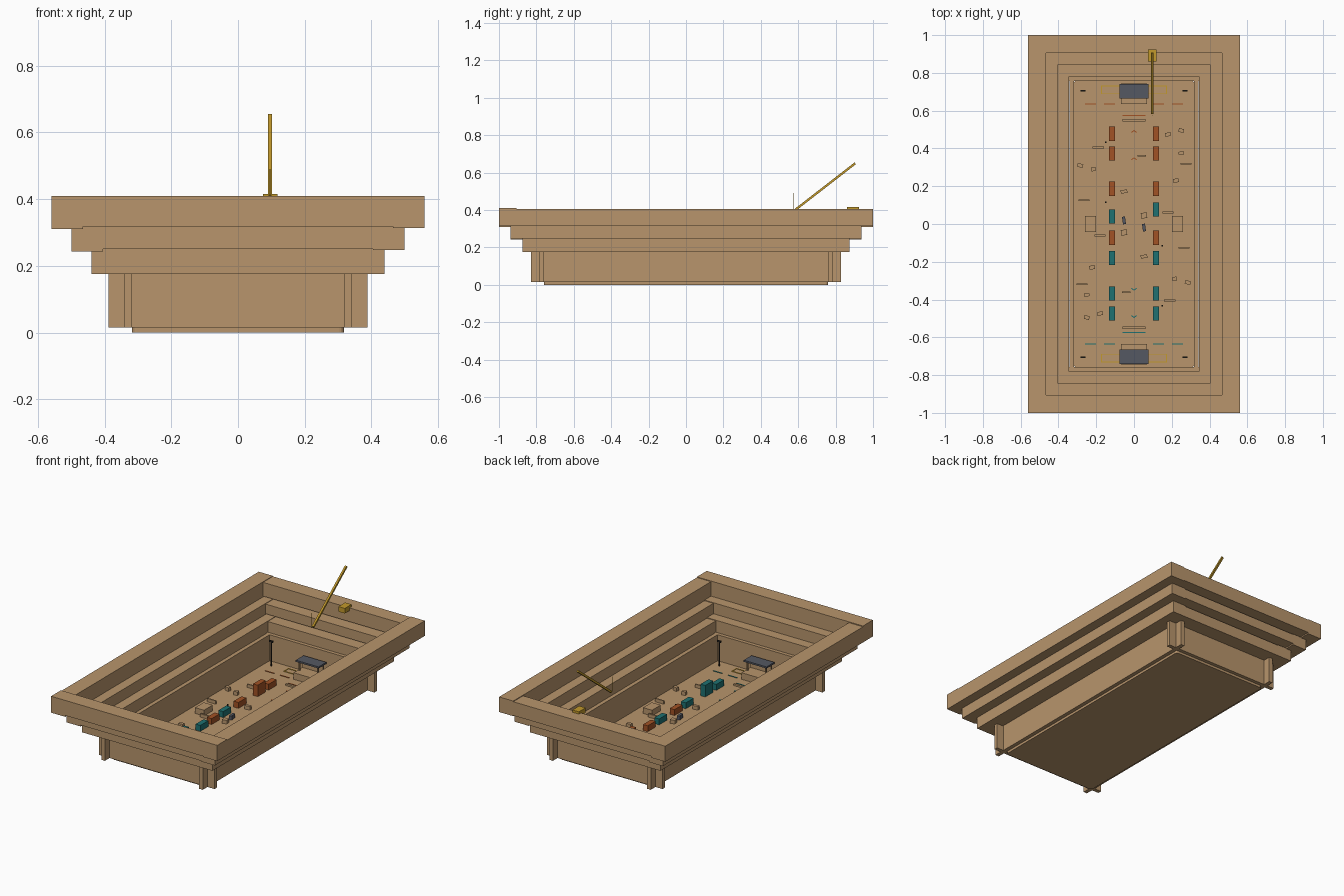
import bpy, bmesh, math
from mathutils import Matrix, Vector

if "Cube" in bpy.data.objects:
    bpy.data.objects.remove(bpy.data.objects["Cube"])


def mat(name, r, g, b):
    m = bpy.data.materials.new(name)
    m.diffuse_color = (r, g, b, 1)
    m.use_nodes = True
    m.node_tree.nodes["Principled BSDF"].inputs["Base Color"].default_value = m.diffuse_color
    return m


TAN = mat("tan_wood", .48, .30, .15)
ORANGE = mat("burnt_orange", .36, .085, .018)
TEAL = mat("teal", .013, .165, .165)
SLATE = mat("slate_grey", .09, .098, .122)
GOLD = mat("gold", .54, .32, .025)
DARK = mat("near_black", .02, .018, .015)


def box(name, x0, x1, y0, y1, z0, z1, m, angle=0):
    """Box from its extents, turned about its own vertical axis."""
    bm = bmesh.new()
    bmesh.ops.create_cube(bm, size=1)
    bm.transform(Matrix.Diagonal((x1 - x0, y1 - y0, z1 - z0, 1)))
    me = bpy.data.meshes.new(name)
    bm.to_mesh(me)
    bm.free()
    me.materials.append(m)
    o = bpy.data.objects.new(name, me)
    o.location = ((x0 + x1) / 2, (y0 + y1) / 2, (z0 + z1) / 2)
    o.rotation_euler.z = math.radians(angle)
    bpy.context.collection.objects.link(o)
    return o


def cbox(name, x, y, w, d, z0, z1, m, angle=0):
    return box(name, x - w / 2, x + w / 2, y - d / 2, y + d / 2, z0, z1, m, angle)


F = .02  # floor level

# Floor with rounded corners
floor = box("floor", -.318, .318, -.76, .76, 0, F, TAN)
bm = bmesh.new()
bm.from_mesh(floor.data)
edges = [e for e in bm.edges if abs(e.verts[0].co.z - e.verts[1].co.z) > .01]
bmesh.ops.bevel(bm, geom=edges, offset=.015, segments=4, affect='EDGES', profile=.5)
bm.to_mesh(floor.data)
bm.free()

# Crossing lower walls
for s in (-1, 1):
    cbox("side_wall", s * .33, 0, .024, 1.655, .015, .178, TAN)
    cbox("end_wall", 0, s * .77, .778, .024, .015, .178, TAN)

# Three stepped frames: outer x, outer y, bottom, top; rails overlap at corners
for i, (ox, oy, z0, z1) in enumerate([(.44, .875, .175, .246),
                                      (.50, .937, .243, .313),
                                      (.56, 1.0, .310, .405)], 1):
    w = .095
    lift = .008 if i > 1 else 0
    box(f"tier_{i}_left_rail", -ox, -ox + w, -oy, oy, z0, z1, TAN)
    box(f"tier_{i}_right_rail", ox - w, ox, -oy, oy, z0 + lift / 2, z1 + .001, TAN)
    box(f"tier_{i}_front_rail", -ox, ox, -oy, -oy + w, z0 + lift, z1 + .005, TAN)
    box(f"tier_{i}_back_rail", -ox, ox, oy - w, oy, z0 + lift, z1 - .003, TAN)

# Leaning gold rod, its thin tip line and its clamp block
a, b = Vector((.096, .585, .402)), Vector((.096, .905, .65))
rod = cbox("leaning_rod", 0, 0, .012, .012, 0, (b - a).length, GOLD)
rod.location = (a + b) / 2
rod.rotation_euler = (b - a).to_track_quat('Z', 'Y').to_euler()
cbox("rod_line", .096, .573, .002, .002, .40, .49, GOLD)
box("rod_clamp", .075, .118, .86, .925, .385, .416, GOLD)

# Corner lamp poles
for sx in (-1, 1):
    for sy in (-1, 1):
        cbox("lamp_pole", sx * .27, sy * .705, .006, .006, F, .17, DARK)
        cbox("lamp_head", sx * .27, sy * .705, .026, .008, .166, .176, DARK)

# End shelters, markings and chevrons for each team
for s, team in ((1, ORANGE), (-1, TEAL)):
    cbox("shelter_base", 0, s * .69, .14, .11, F, .06, TAN)
    cbox("shelter_back", 0, s * .725, .14, .01, .06, .115, TAN)
    for sx in (-1, 1):
        cbox("shelter_post", sx * .062, s * .68, .008, .008, .06, .115, TAN)
    cbox("shelter_roof", 0, s * .703, .154, .075, .113, .123, SLATE)
    # gold outline either side of the shelter
    for dy in (-.021, .021):
        cbox("zone_line", 0, s * .71 + dy, .345, .004, F, .023, GOLD)
    for sx in (-1, 1):
        cbox("zone_end_line", sx * .172, s * .71, .004, .044, F, .023, GOLD)
        for x in (.13, .23):
            cbox("dash_line", sx * x, s * .635, .06, .005, F, .023, team)
        for y in (.49, .345):
            cbox("chevron_arm", sx * .007, s * y, .018, .005, F, .023, team, -sx * s * 35)
        # raised side platform, one pair only
        if s == 1:
            cbox("side_platform", sx * .23, 0, .06, .084, F, .055, TAN)
    cbox("team_line", 0, s * .575, .12, .005, F, .023, team)
    cbox("step", 0, s * .55, .12, .014, F, .03, TAN)

# Two rows of team blocks
for x, mids in ((-.117, .04), (.117, .077)):
    for y, m in ((.478, ORANGE), (.373, ORANGE), (.186, ORANGE), (mids, TEAL),
                 (-.072, ORANGE), (-.18, TEAL), (-.368, TEAL), (-.474, TEAL)):
        top = .09 if abs(abs(y) - .37) < .01 else .056
        cbox("team_block", x, y, .032, .076, F, top, m)

# Scattered cover, repeated by a half turn: x, y, width, depth, angle
crates = [(.18, .474, .03, .02, 15), (.25, .495, .028, .02, -10), (-.285, .31, .03, .02, -15),
          (-.215, .29, .025, .02, 10), (.25, .375, .028, .018, 10), (.222, .23, .028, .02, 8),
          (-.053, .172, .035, .018, 8), (-.053, -.045, .03, .03, 10)]
barriers = [(-.19, .405, .06, .008, 0), (-.265, .125, .06, .008, 0), (.275, .32, .06, .008, 0),
            (.042, .362, .045, .008, 0), (.18, .06, .06, .01, 0)]
for s in (-1, 1):
    for x, y, w, d, r in crates:
        cbox("crate", s * x, s * y, w, d, F, .042, TAN, r)
    for x, y, w, d, r in barriers:
        cbox("low_barrier", s * x, s * y, w, d, F, .04, TAN, r)
    cbox("centre_block", -s * .053, s * .019, .016, .04, F, .045, SLATE, 8)
    cbox("marker_post", -s * .15, s * .432, .007, .007, F, .045, DARK)
    cbox("marker_post", -s * .15, s * .115, .007, .007, F, .045, DARK)
